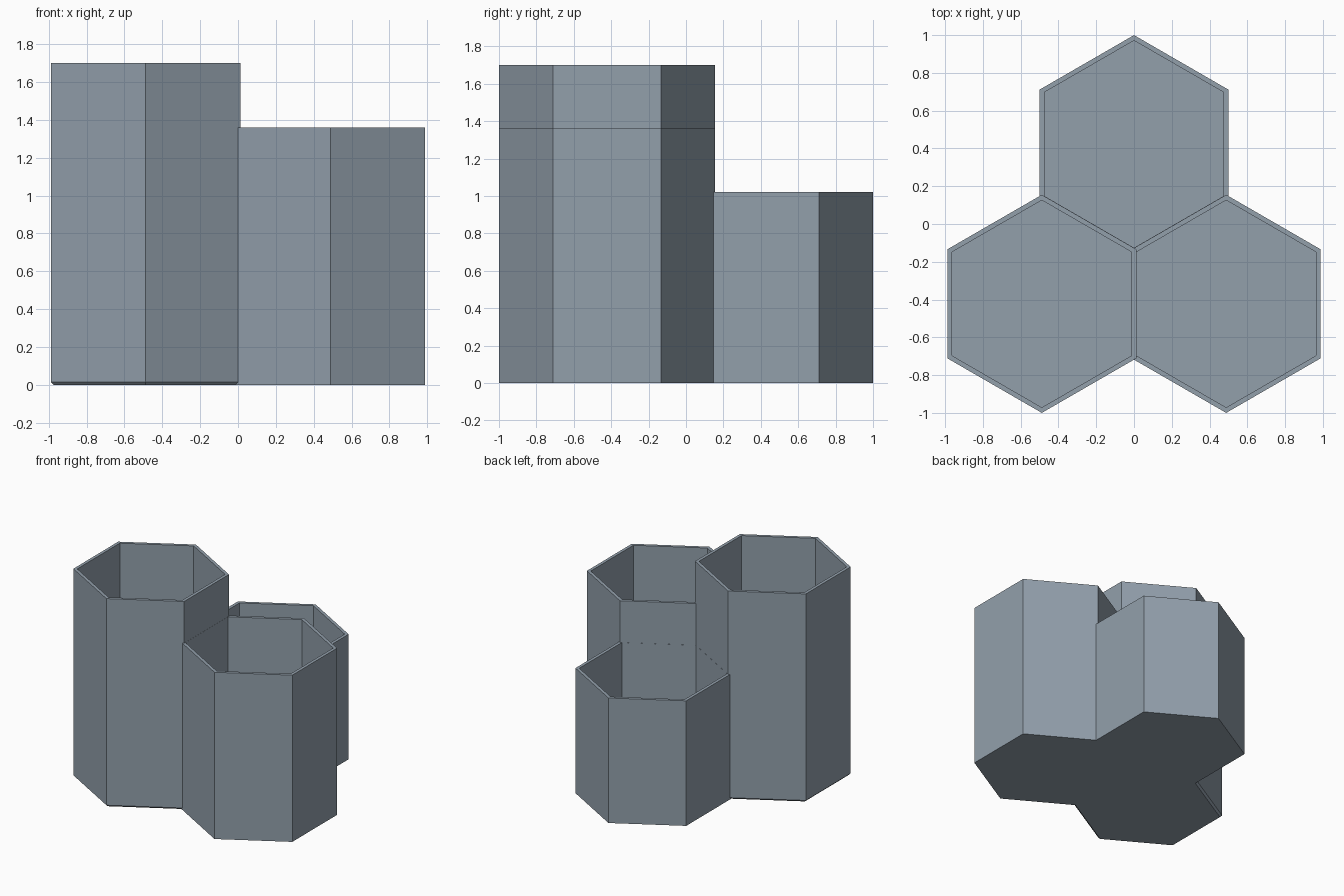
import bpy, bmesh, math

cube = bpy.data.objects.get("Cube")
if cube:
    bpy.data.objects.remove(cube, do_unlink=True)

# Single blue-grey material
grey = bpy.data.materials.new("blue_grey")
grey.use_nodes = True
colour = (0.29, 0.35, 0.41, 1)
grey.diffuse_color = colour
grey.node_tree.nodes["Principled BSDF"].inputs["Base Color"].default_value = colour

APOTHEM = 0.5      # centre to outer flat
WALL = 0.025
SPACING = 0.976    # neighbouring cups share one wall
ROW = SPACING * math.sqrt(3) / 4


def hex_cup(name, x, y, height, chamfer=0.0):
    """Open hexagonal cup lofted through rings of (apothem, height)."""
    inner = APOTHEM - WALL
    profile = [(APOTHEM, chamfer), (APOTHEM, height), (inner, height), (inner, WALL)]
    if chamfer:
        profile.insert(0, (APOTHEM - chamfer, 0))
    bm = bmesh.new()
    rings = []
    for a, z in profile:
        r = a / math.cos(math.pi / 6)
        angles = [math.radians(30 + 60 * i) for i in range(6)]
        rings.append([bm.verts.new((r * math.cos(t), r * math.sin(t), z)) for t in angles])
    for low, high in zip(rings, rings[1:]):
        for i in range(6):
            j = (i + 1) % 6
            bm.faces.new((low[i], low[j], high[j], high[i]))
    bm.faces.new(rings[0][::-1])   # underside
    bm.faces.new(rings[-1])        # inside floor
    bmesh.ops.recalc_face_normals(bm, faces=bm.faces)
    mesh = bpy.data.meshes.new(name)
    bm.to_mesh(mesh)
    bm.free()
    mesh.materials.append(grey)
    obj = bpy.data.objects.new(name, mesh)
    obj.location = (x, y, 0)
    bpy.context.collection.objects.link(obj)


# Three interlocking cups of stepped height
hex_cup("tall_cup", -SPACING / 2, -ROW, 1.70, chamfer=0.015)
hex_cup("middle_cup", SPACING / 2, -ROW, 1.36)
hex_cup("short_cup", 0, ROW, 1.02)
